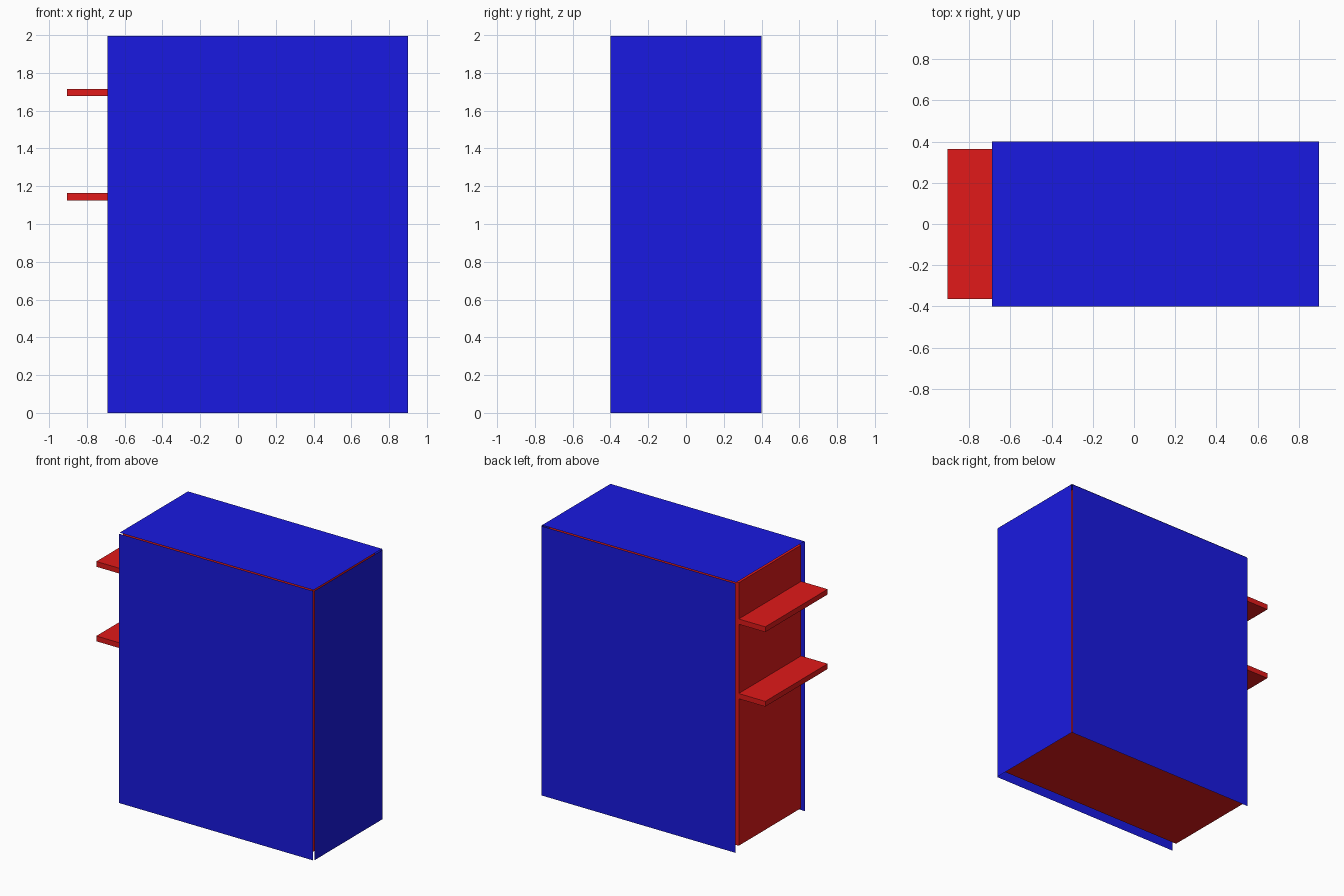
import bpy
import bmesh
from mathutils import Matrix, Vector

if "Cube" in bpy.data.objects:
    bpy.data.objects.remove(bpy.data.objects["Cube"])


def material(name, color):
    mat = bpy.data.materials.new(name)
    mat.diffuse_color = color
    mat.use_nodes = True
    mat.node_tree.nodes["Principled BSDF"].inputs["Base Color"].default_value = mat.diffuse_color
    return mat


blue = material("blue_paint", (0.01, 0.01, 0.75, 1))
red = material("red_paint", (0.75, 0.01, 0.01, 1))


def add_object(name, bm, mat):
    mesh = bpy.data.meshes.new(name)
    bm.to_mesh(mesh)
    bm.free()
    mesh.materials.append(mat)
    obj = bpy.data.objects.new(name, mesh)
    bpy.context.collection.objects.link(obj)
    return obj


def box(name, lo, hi, mat):
    lo, hi = Vector(lo), Vector(hi)
    bm = bmesh.new()
    bmesh.ops.create_cube(bm, size=1, matrix=Matrix.Translation((lo + hi) / 2)
                          @ Matrix.Diagonal((*(hi - lo), 1)))
    return add_object(name, bm, mat)


def sheet(name, corners):
    bm = bmesh.new()
    bm.faces.new([bm.verts.new(c) for c in corners])
    return add_object(name, bm, blue)


LEFT, RIGHT, DEPTH = -0.69, 0.905, 0.405

# Solid inner body, open to view on the left and underneath
box("cabinet_body", (LEFT + 0.002, -0.365, 0.037), (0.865, 0.365, 1.985), red)

# Shelves projecting from the left side
for i, z in enumerate((1.125, 1.677)):
    box(f"shelf_{i + 1}", (-0.905, -0.365, z), (LEFT + 0.002, 0.365, z + 0.039), red)

# Thin outer cladding sheets: front, back, right and top
x1, top = RIGHT - 0.006, 1.994
sheet("front_panel", [(LEFT, -DEPTH, 0), (x1, -DEPTH, 0),
                      (x1, -DEPTH, top), (LEFT, -DEPTH, top)])
sheet("back_panel", [(x1, DEPTH, 0), (LEFT, DEPTH, 0),
                     (LEFT, DEPTH, top), (x1, DEPTH, top)])
y = DEPTH - 0.005
sheet("right_panel", [(RIGHT, -y, 0), (RIGHT, y, 0),
                      (RIGHT, y, top), (RIGHT, -y, top)])
sheet("top_panel", [(LEFT, -y, 2), (x1, -y, 2), (x1, y, 2), (LEFT, y, 2)])
